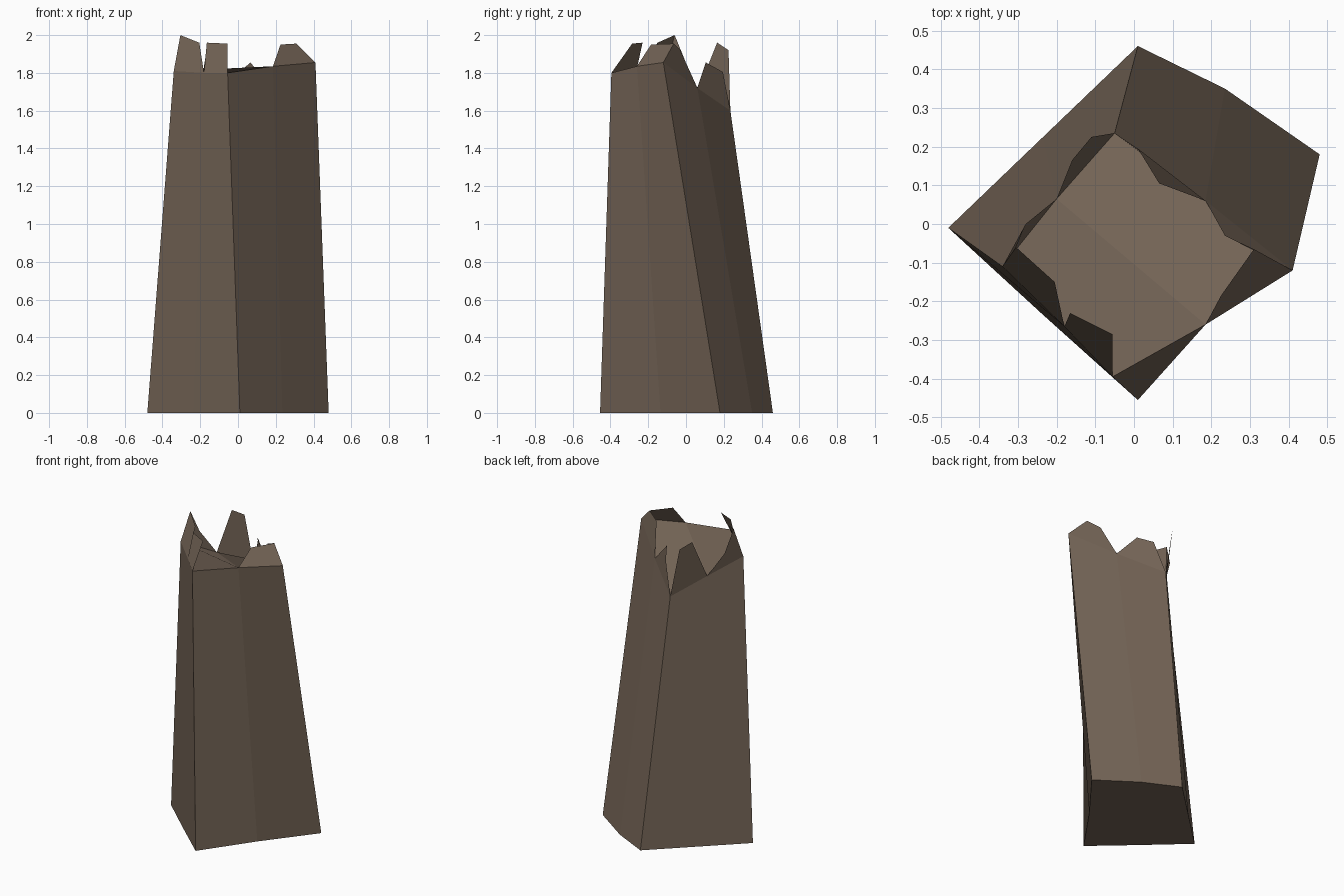
import bpy

if "Cube" in bpy.data.objects:
    bpy.data.objects.remove(bpy.data.objects["Cube"])

# Single bark colour
bark = bpy.data.materials.new("bark brown")
bark.diffuse_color = (0.17, 0.125, 0.091, 1)
bark.use_nodes = True
bark.node_tree.nodes["Principled BSDF"].inputs["Base Color"].default_value = bark.diffuse_color

# Foot outline, counter-clockwise from the left corner (corner, middle, corner ...)
base = [(-.48, -.01), (-.235, -.235), (.01, -.455), (.235, -.135),
        (.48, .18), (.235, .35), (.01, .46), (-.235, .225)]

# Broken rim, same order as the foot
rim = [(-.34, -.11, 1.81), (-.18, -.265, 1.80), (-.055, -.395, 1.80), (.185, -.26, 1.835),
       (.41, -.12, 1.855), (.185, .06, 1.72), (-.05, .235, 1.60), (-.2, .065, 1.71)]

# Splinter tips standing on each rim edge (start corner index -> two tips)
tips = {
    0: [(-.305, -.06, 2.0), (-.205, -.15, 1.96)],
    1: [(-.165, -.23, 1.96), (-.055, -.285, 1.955)],
    3: [(.225, -.185, 1.95), (.31, -.065, 1.955)],
    4: [(.31, -.065, 1.955), (.235, -.03, 1.92)],
    5: [(.065, .105, 1.855), (.01, .195, 1.805)],
    6: [(-.11, .225, 1.92), (-.16, .165, 1.96)],
    7: [(-.28, 0, 1.853), (-.305, -.06, 2.0)],
}


def add_part(name, verts, faces):
    mesh = bpy.data.meshes.new(name)
    mesh.from_pydata(verts, [], faces)
    mesh.materials.append(bark)
    mesh.update()
    obj = bpy.data.objects.new(name, mesh)
    bpy.context.collection.objects.link(obj)
    return obj


# Trunk: leaning tapered sides, closed foot, cap folded along one diagonal
n = len(base)
verts = [(x, y, 0) for x, y in base] + rim
faces = [(i, (i + 1) % n, n + (i + 1) % n, n + i) for i in range(n)]
faces.append(tuple(reversed(range(n))))
faces.append((n + 7, n + 0, n + 1, n + 2, n + 3))
faces.append((n + 3, n + 4, n + 5, n + 6, n + 7))
add_part("trunk", verts, faces)

# Splinters: flat tongues of bark rising from the rim
sv, sf = [], []
for i, (t0, t1) in tips.items():
    k = len(sv)
    sv += [rim[i], rim[(i + 1) % n], t1, t0]
    sf.append((k, k + 1, k + 2, k + 3))
add_part("splinters", sv, sf)
